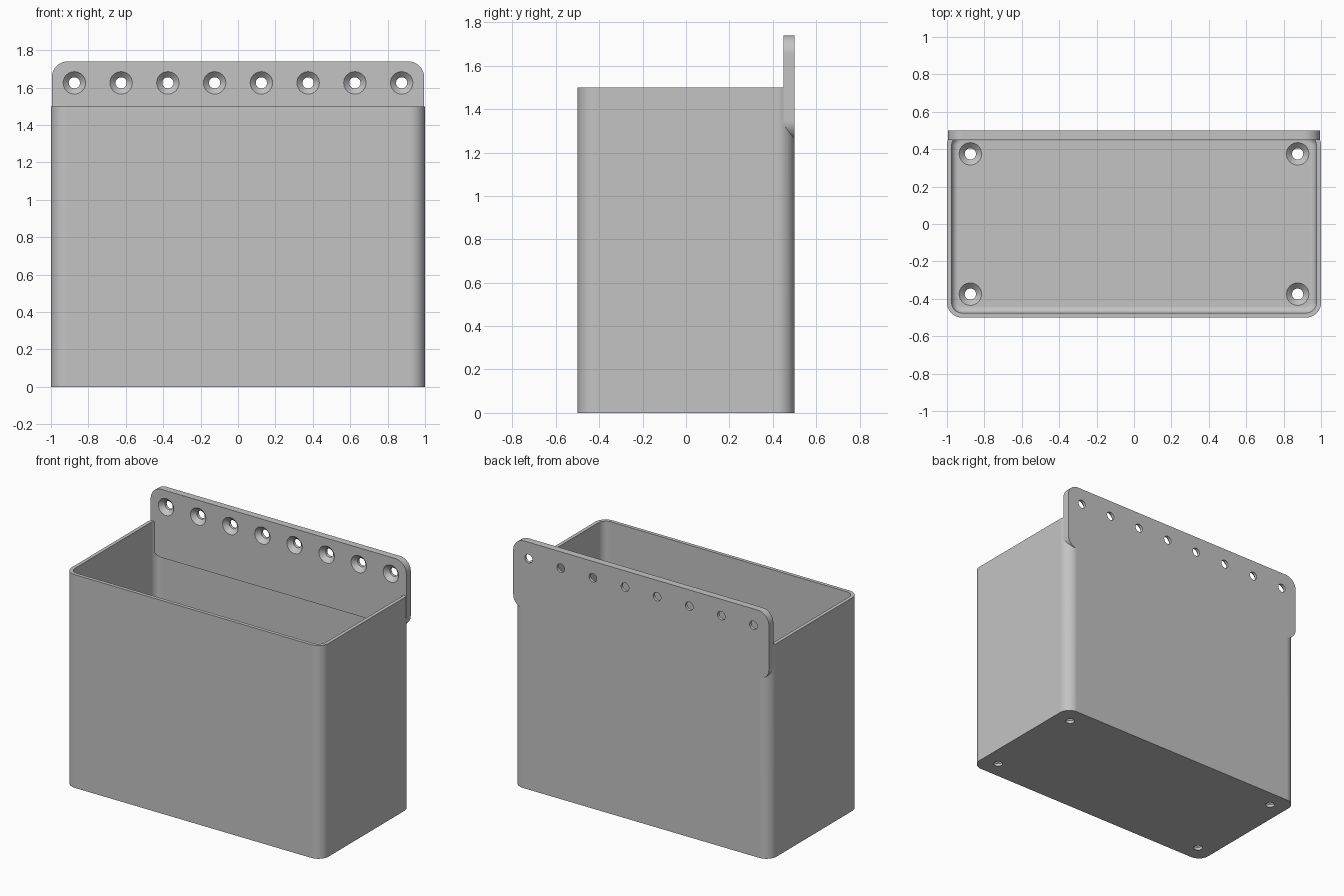
import bpy, bmesh
from math import sin, cos, pi
from mathutils import Vector

cube = bpy.data.objects.get("Cube")
if cube:
    bpy.data.objects.remove(cube, do_unlink=True)

grey = bpy.data.materials.new("light grey plastic")
grey.use_nodes = True
colour = (0.55, 0.55, 0.55, 1)
grey.diffuse_color = colour
grey.node_tree.nodes["Principled BSDF"].inputs["Base Color"].default_value = colour


def rounded_rect(hx, hy, r, steps=10):
    """Outline of a rectangle with rounded corners, counter-clockwise."""
    pts = []
    for k, (sx, sy) in enumerate([(1, 1), (-1, 1), (-1, -1), (1, -1)]):
        for i in range(steps + 1):
            a = (k + i / steps) * pi / 2
            pts.append((sx * (hx - r) + r * cos(a), sy * (hy - r) + r * sin(a)))
    return pts


def circle(r, n=32):
    return [(r * cos(2 * pi * i / n), r * sin(2 * pi * i / n)) for i in range(n)]


def loft(name, sections):
    """Closed solid skinned through rings of equal point count."""
    bm = bmesh.new()
    rings = [[bm.verts.new(p) for p in ring] for ring in sections]
    n = len(rings[0])
    for a, b in zip(rings, rings[1:]):
        for i in range(n):
            j = (i + 1) % n
            bm.faces.new((a[i], a[j], b[j], b[i]))
    bm.faces.new(rings[0])
    bm.faces.new(rings[-1])
    bmesh.ops.recalc_face_normals(bm, faces=bm.faces)
    mesh = bpy.data.meshes.new(name)
    bm.to_mesh(mesh)
    bm.free()
    mesh.materials.append(grey)
    obj = bpy.data.objects.new(name, mesh)
    bpy.context.collection.objects.link(obj)
    return obj


def combine(target, other, operation):
    """Apply a boolean and discard the second solid."""
    mod = target.modifiers.new(operation, "BOOLEAN")
    mod.operation, mod.object, mod.solver = operation, other, "EXACT"
    bpy.context.view_layer.objects.active = target
    bpy.ops.object.modifier_apply(modifier=mod.name)
    bpy.data.objects.remove(other, do_unlink=True)


def flat_ring(outline, z):
    return [(x, y, z) for x, y in outline]


def upright_ring(outline, y, z):
    return [(x, y, z + h) for x, h in outline]


def screw_hole(origin, side, up):
    """Countersunk cutter; it goes down from the surface, against up."""
    o, u, v, w = Vector(origin), Vector((1, 0, 0)), Vector(side), Vector(up)
    profile = [(0.06, 0.01), (0.06, 0), (0.03, -0.03), (0.03, -0.08)]
    return loft("hole_cutter", [[o + u * a + v * b + w * d for a, b in circle(r)]
                                for r, d in profile])


# Outer body of the bin
R, WALL, FLOOR, FILLET = 0.08, 0.025, 0.05, 0.035
body = rounded_rect(1, 0.5, R)
wall_bin = loft("wall_bin", [flat_ring(body, 0), flat_ring(body, 1.5)])

# Cavity with a filleted floor edge
levels = []
for i in range(7):
    a = i / 6 * pi / 2
    inset = WALL + FILLET * (1 - sin(a))
    levels.append(flat_ring(rounded_rect(1 - inset, 0.5 - inset, R - inset),
                            FLOOR + FILLET * (1 - cos(a))))
levels.append(flat_ring(rounded_rect(1 - WALL, 0.5 - WALL, R - WALL), 1.6))
combine(wall_bin, loft("cavity_cutter", levels), "DIFFERENCE")

# Mounting plate on the back
BOTTOM, TOP = 1.26, 1.74
plate = rounded_rect(0.995, (TOP - BOTTOM) / 2, 0.085)
mid = (TOP + BOTTOM) / 2
combine(wall_bin, loft("mounting_plate", [upright_ring(plate, 0.45, mid),
                                          upright_ring(plate, 0.5, mid)]), "UNION")

# Row of countersunk holes in the plate
for i in range(8):
    hole = screw_hole((-0.875 + 0.25 * i, 0.45, 1.625), (0, 0, 1), (0, -1, 0))
    combine(wall_bin, hole, "DIFFERENCE")

# Countersunk holes at the floor corners
for sx in (-1, 1):
    for sy in (-1, 1):
        hole = screw_hole((sx * 0.875, sy * 0.375, FLOOR), (0, 1, 0), (0, 0, 1))
        combine(wall_bin, hole, "DIFFERENCE")

# Smooth rounded areas, crisp edges, flat large faces
bpy.ops.object.select_all(action="DESELECT")
wall_bin.select_set(True)
bpy.context.view_layer.objects.active = wall_bin
bpy.ops.object.shade_smooth_by_angle(angle=pi / 6)
normals = wall_bin.modifiers.new("flat_faces", "WEIGHTED_NORMAL")
normals.keep_sharp = True
